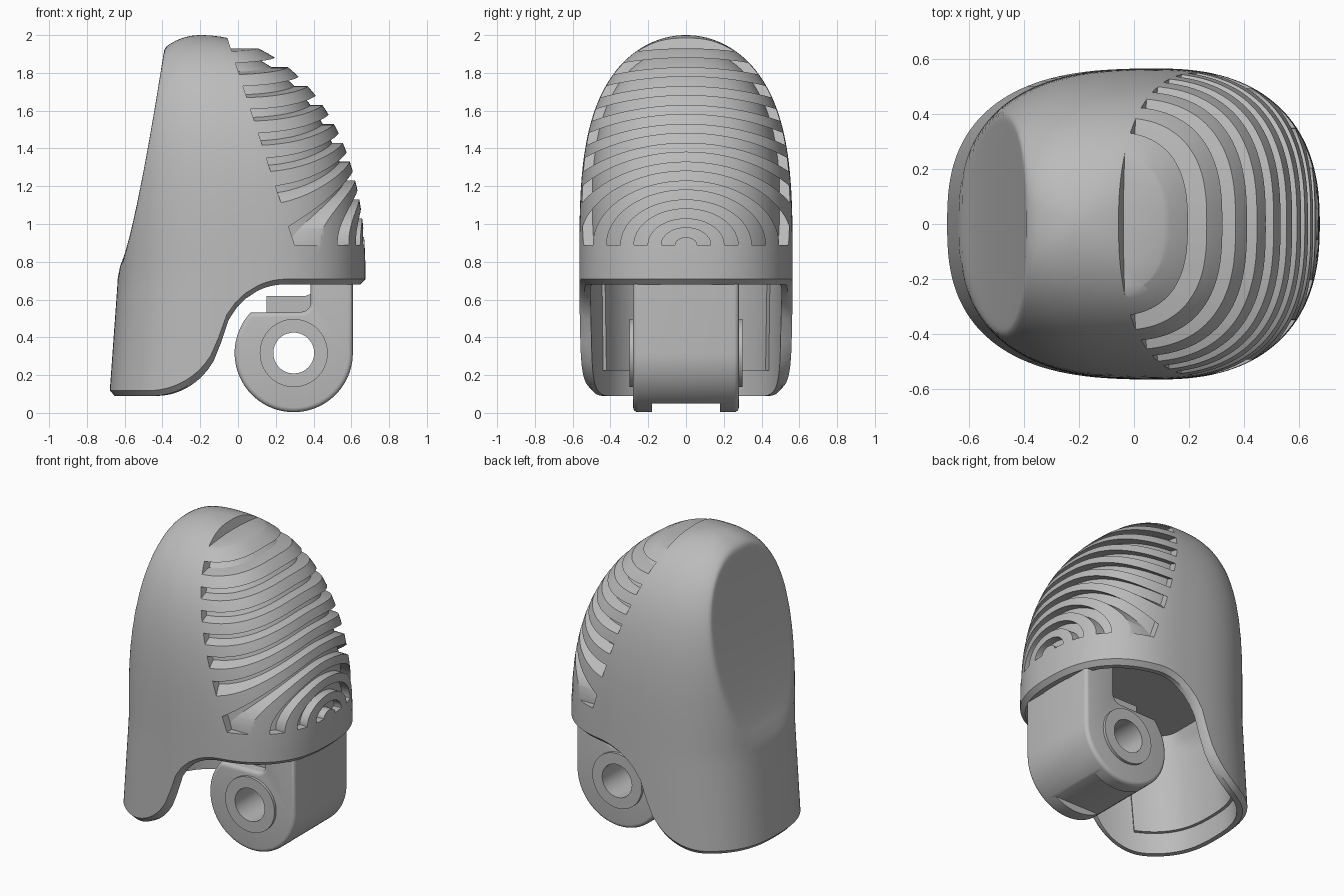
import bpy, bmesh, math

cube = bpy.data.objects.get("Cube")
if cube:
    bpy.data.objects.remove(cube, do_unlink=True)

grey = bpy.data.materials.new("plain_grey")
grey.use_nodes = True
grey.diffuse_color = (0.5, 0.5, 0.5, 1)
grey.node_tree.nodes["Principled BSDF"].inputs["Base Color"].default_value = (0.5, 0.5, 0.5, 1)

COLS, ROWS = 144, 44


def make(name, bm):
    bmesh.ops.recalc_face_normals(bm, faces=bm.faces)
    mesh = bpy.data.meshes.new(name)
    bm.to_mesh(mesh)
    bm.free()
    mesh.materials.append(grey)
    obj = bpy.data.objects.new(name, mesh)
    bpy.context.collection.objects.link(obj)
    return obj


def activate(obj):
    bpy.ops.object.select_all(action='DESELECT')
    obj.select_set(True)
    bpy.context.view_layer.objects.active = obj


def smooth(obj, degrees=35):
    activate(obj)
    bpy.ops.object.shade_smooth_by_angle(angle=math.radians(degrees))


def cut(obj, cutter, remove=True):
    cutter.hide_render = True
    mod = obj.modifiers.new("cut", 'BOOLEAN')
    mod.operation, mod.solver, mod.object = 'DIFFERENCE', 'EXACT', cutter
    activate(obj)
    bpy.ops.object.modifier_apply(modifier=mod.name)
    if remove:
        bpy.data.objects.remove(cutter, do_unlink=True)


def prism(name, points, half, bevel=0.0):
    """Extrude an (x, z) profile along y."""
    bm = bmesh.new()
    face = bm.faces.new([bm.verts.new((x, -half, z)) for x, z in points])
    ext = bmesh.ops.extrude_face_region(bm, geom=[face])
    moved = [v for v in ext["geom"] if isinstance(v, bmesh.types.BMVert)]
    bmesh.ops.translate(bm, verts=moved, vec=(0, 2 * half, 0))
    if bevel:
        rim = [e for e in bm.edges if abs(e.verts[0].co.y - e.verts[1].co.y) < 1e-5]
        bmesh.ops.bevel(bm, geom=rim, offset=bevel, segments=4, profile=0.5, affect='EDGES')
    return make(name, bm)


def circle(cx, cz, r, start=0, end=360, n=64):
    angles = [math.radians(start + (end - start) * i / n) for i in range(n + 1)]
    if end - start == 360:
        angles.pop()
    return [(cx + r * math.cos(a), cz + r * math.sin(a)) for a in angles]


def dome(z, power):
    u = min(max((z - 0.7) / 1.3, 0), 1)
    return math.sqrt(max(1 - u ** power, 0))


def surface(a, z, d):
    """Point of the body at angle a and height z, moved inward by d."""
    w = min(max((z - 0.9) / (1.1 - d), 0), 1)
    zz, inset = z + d * w, d * math.sqrt(1 - w * w)
    left = -0.2 - 0.437 * dome(zz, 4) - 0.072 * max(0.7 - zz, 0)
    right = -0.2 + 0.875 * dome(zz, 2.36)
    half_y = max(0.565 * dome(zz, 3.6) - inset, 0)
    mid = (left + right) / 2 + 0.06 * dome(zz, 2.3)
    c, s = math.cos(a), math.sin(a)
    # the back half of the plan is a little squarer than the front
    half_x, p = (right - mid, 0.82) if c > 0 else (mid - left, 0.765)
    x = mid + max(half_x - inset, 0) * math.copysign(abs(c) ** p, c)
    y = half_y * math.copysign(abs(s) ** p, s)
    # shallow flattened oval on the back
    if zz > 0.77:
        flat = -0.63 + 0.24 * ((zz - 0.77) / 1.16) ** 0.75
    else:
        flat = -0.63 - 1.2 * (0.77 - zz)
    flat += inset
    x = (x + flat + math.sqrt((x - flat) ** 2 + 0.00006)) / 2
    return x, y, z


def lower_edge(x):
    if x < -0.45:
        return 0.09
    if x < -0.095:
        return 0.45 - math.sqrt(0.36 ** 2 - (x + 0.45) ** 2)
    if x < 0.25:
        return 0.33 + math.sqrt(max(0.35 ** 2 - (x - 0.25) ** 2, 0))
    return 0.68


def core_edge(x):
    return 0.225 if x < -0.37 else 0.81


def shell(name, edge, outer, inner, chamfer=0.0, ceiling=None):
    """Double-walled cap whose lower rim follows the edge function."""
    bm = bmesh.new()

    def ring(d, t, raise_by=0.0, top=None):
        verts = []
        for i in range(COLS):
            a = math.tau * (i + 0.5) / COLS
            low = edge(surface(a, 0.5, 0)[0]) + raise_by
            f = t if top else math.sin(t * math.pi / 2)
            z = low + ((top or 2 - d) - low) * f
            verts.append(bm.verts.new(surface(a, z, d)))
        return verts

    if ceiling:
        rings = [ring(inner, 1 - j / 12, 0, ceiling) for j in range(13)]
    else:
        rings = [ring(inner, 1 - j / ROWS) for j in range(1, ROWS + 1)]
    if chamfer:
        rings.append(ring(outer + chamfer, 0))
    rings += [ring(outer, j / ROWS, chamfer) for j in range(ROWS)]
    for r0, r1 in zip(rings, rings[1:]):
        for i in range(COLS):
            k = (i + 1) % COLS
            bm.faces.new((r0[i], r0[k], r1[k], r1[i]))
    for r, z in ((rings[0], ceiling or 2 - inner), (rings[-1], 2 - outer)):
        pole = bm.verts.new((-0.2, 0, z))
        for i in range(COLS):
            bm.faces.new((r[i], r[(i + 1) % COLS], pole))
    return make(name, bm)


# Outer cap and the core that shows at the bottom of the grooves
cap = shell("outer_cap", lower_edge, 0, 0.06, chamfer=0.028)
core = shell("inner_core", core_edge, 0.052, 0.08, ceiling=0.87)

# Concentric arched grip grooves, the last one open to the crown
bm = bmesh.new()
SEG = 64
for k in range(11):
    r_in = 0.04 + 0.1 * k
    r_out = r_in + (0.05 if k < 10 else 0.3)
    sections = []
    for i in range(SEG + 1):
        a = math.pi * i / SEG
        quad = []
        for r, far in ((r_in, 0), (r_out, 0), (r_out, 1), (r_in, 1)):
            y, z = 1.45 * r * math.cos(a), 0.89 + r * math.sin(a)
            x = 1.0 if far else 0.28 - 0.325 * (z - 0.95)
            quad.append(bm.verts.new((x, y, z)))
        sections.append(quad)
    for q0, q1 in zip(sections, sections[1:]):
        for i in range(4):
            n = (i + 1) % 4
            bm.faces.new((q0[i], q0[n], q1[n], q1[i]))
    bm.faces.new(sections[0])
    bm.faces.new(sections[-1])
cut(cap, make("groove_cutter", bm))
smooth(cap)
smooth(core)

# Hinge lug: round eye with an upright post
CX, CZ, R = 0.295, 0.317, 0.313
outline = [(CX + R, 0.86)]
outline += circle(CX, CZ, R, 0, -223, 56)
outline += circle(0.335, 0.585, 0.05, -90, 0, 8)
outline.append((0.385, 0.86))
lug = prism("hinge_lug", outline, 0.28, 0.025)
boss = prism("hinge_boss", circle(CX, CZ, 0.18), 0.298)
relief = prism("relief_cutter", [(-0.2, -0.1), (0.8, -0.1), (0.8, 0.05), (-0.2, 0.05)], 0.18)
cut(lug, relief)
hole = prism("hole_cutter", circle(CX, CZ, 0.108), 0.5)
cut(lug, hole, remove=False)
cut(boss, hole)
stop = prism("hinge_stop", [(0.15, 0.5), (0.42, 0.5), (0.42, 0.66), (0.385, 0.63),
                            (0.36, 0.62), (0.15, 0.62)], 0.2)
for part in (lug, boss, stop):
    smooth(part)
